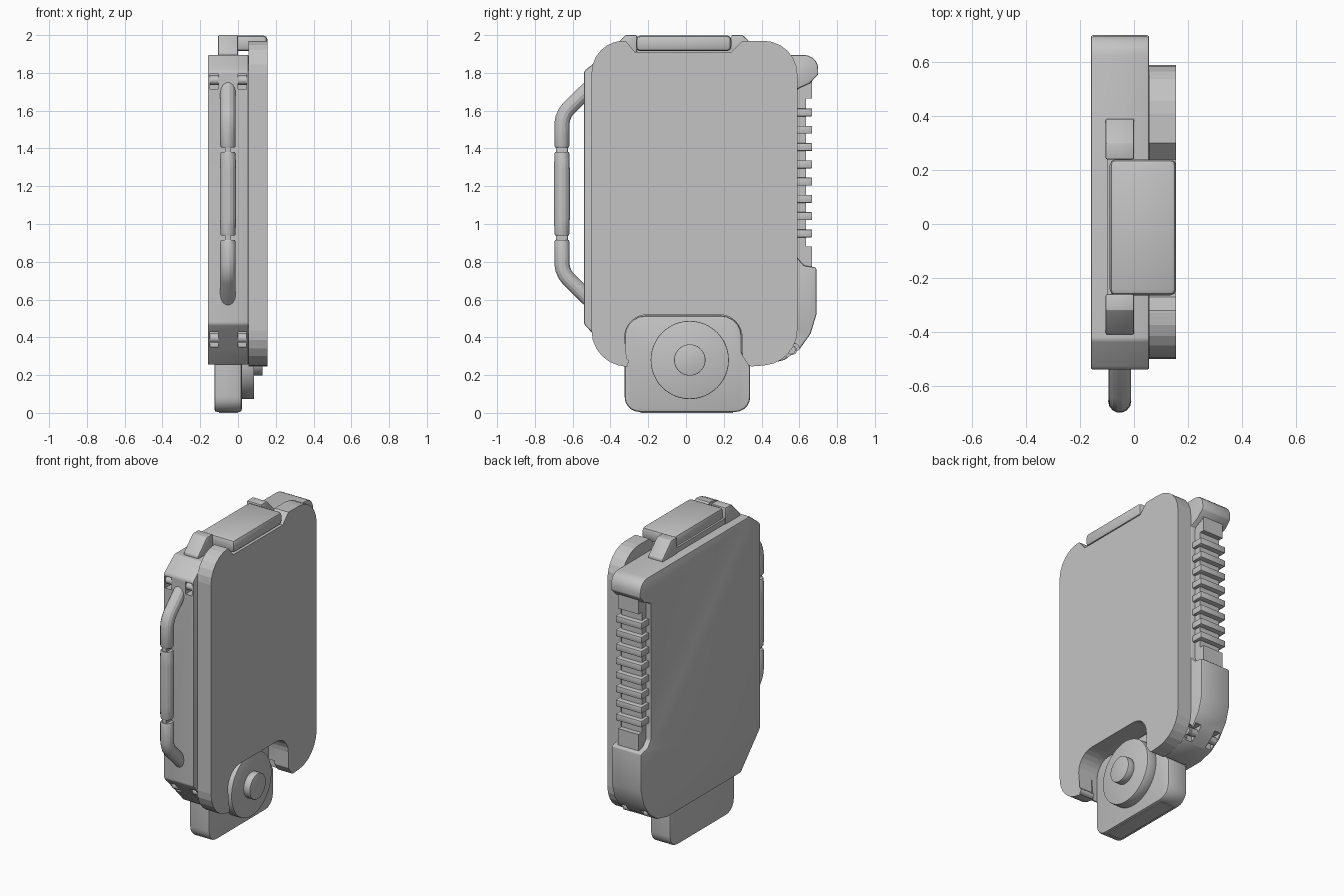
import bpy, bmesh, math
from mathutils import Vector

if "Cube" in bpy.data.objects:
    bpy.data.objects.remove(bpy.data.objects["Cube"])

grey = bpy.data.materials.new("plain_grey")
grey.diffuse_color = (0.55, 0.55, 0.55, 1)
grey.use_nodes = True
grey.node_tree.nodes["Principled BSDF"].inputs["Base Color"].default_value = grey.diffuse_color


def finish(ob, bevel=0, segs=2, smooth=True):
    ob.data.materials.clear()
    ob.data.materials.append(grey)
    bpy.ops.object.select_all(action='DESELECT')
    ob.select_set(True)
    bpy.context.view_layer.objects.active = ob
    if bevel:
        m = ob.modifiers.new("bevel", 'BEVEL')
        m.width, m.segments, m.limit_method = bevel, segs, 'ANGLE'
        m.angle_limit = math.radians(40)
        bpy.ops.object.modifier_apply(modifier=m.name)
    if smooth:
        bpy.ops.object.shade_smooth_by_angle(angle=math.radians(25))
    return ob


def rounded(pts, n=5):
    """Profile of (y, z, radius) corners, rounded with n segments."""
    out = []
    for i, p in enumerate(pts):
        c = Vector(p[:2])
        r = p[2] if len(p) > 2 else 0
        if not r:
            out.append(c)
            continue
        a = (Vector(pts[i - 1][:2]) - c).normalized()
        b = (Vector(pts[(i + 1) % len(pts)][:2]) - c).normalized()
        half = a.angle(b) / 2
        d = r / math.tan(half)
        mid = c + (a + b).normalized() * r / math.sin(half)
        s, e = c + a * d - mid, c + b * d - mid
        ang = s.angle(e)
        for k in range(n + 1):
            t = k / n
            out.append(mid + (s * math.sin((1 - t) * ang) + e * math.sin(t * ang)) / math.sin(ang))
    return out


def prism(name, pts, x0, x1, bevel=0, n=5, smooth=True):
    bm = bmesh.new()
    f = bm.faces.new([bm.verts.new((x0, p[0], p[1])) for p in rounded(pts, n)])
    g = bmesh.ops.extrude_face_region(bm, geom=[f])
    bmesh.ops.translate(bm, vec=(x1 - x0, 0, 0),
                        verts=[v for v in g["geom"] if isinstance(v, bmesh.types.BMVert)])
    bmesh.ops.recalc_face_normals(bm, faces=bm.faces)
    me = bpy.data.meshes.new(name)
    bm.to_mesh(me)
    bm.free()
    ob = bpy.data.objects.new(name, me)
    bpy.context.collection.objects.link(ob)
    return finish(ob, bevel, smooth=smooth)


def block(name, x0, x1, y0, y1, z0, z1, bevel=0):
    return prism(name, [(y0, z0), (y1, z0), (y1, z1), (y0, z1)], x0, x1, bevel)


def disc(name, y, z, r, x0, x1, bevel=0, sides=40):
    pts = [(y + r * math.cos(2 * math.pi * k / sides), z + r * math.sin(2 * math.pi * k / sides))
           for k in range(sides)]
    return prism(name, pts, x0, x1, bevel)


def cut(ob, cutter):
    m = ob.modifiers.new("cut", 'BOOLEAN')
    m.operation, m.object, m.solver = 'DIFFERENCE', cutter, 'EXACT'
    bpy.ops.object.select_all(action='DESELECT')
    ob.select_set(True)
    bpy.context.view_layer.objects.active = ob
    bpy.ops.object.modifier_apply(modifier=m.name)
    bpy.data.objects.remove(cutter)


# Main case with overhanging top lip and lower back block
body = prism("case_body", [
    (-0.54, 0.47, 0.03), (-0.34, 0.255), (0.42, 0.255), (0.52, 0.28), (0.60, 0.335),
    (0.66, 0.42), (0.69, 0.52), (0.69, 0.77, 0.012), (0.625, 0.78), (0.59, 0.82),
    (0.59, 1.715), (0.655, 1.745), (0.70, 1.79, 0.02), (0.70, 1.895, 0.075),
    (-0.43, 1.895, 0.03), (-0.54, 1.81, 0.03)], -0.16, 0.056, bevel=0.008)

# Recess in the case behind the bottom tab
cut(body, prism("recess_cutter", [(-0.33, 0.1), (0.34, 0.1), (0.34, 0.3), (0.30, 0.32),
                                  (0.30, 0.52, 0.12), (-0.33, 0.52, 0.12)], -0.12, 0.2))

# Hinge notches with pins, on the front corners and the lower back corner
for y, z in ((-0.525, 1.755), (-0.455, 0.39), (0.575, 0.325)):
    for x0 in (-0.148, 0.0):
        cut(body, block("hinge_cutter", x0, x0 + 0.044, y - 0.045, y + 0.045, z - 0.04, z + 0.04))
        disc("hinge_pin", y * 0.98, z + 0.006, 0.024, x0 - 0.001, x0 + 0.045, sides=16)
cut(body, disc("pin_cutter", 0.56, 0.33, 0.042, 0.035, 0.1, sides=20))
disc("back_pin", 0.555, 0.335, 0.025, 0.02, 0.056, sides=20)
finish(body)

# Broad side plate with top and bottom notches
prism("side_plate", [
    (-0.50, 0.245, 0.19), (-0.33, 0.245), (-0.295, 0.27, 0.015), (-0.325, 0.30), (-0.325, 0.52, 0.12),
    (0.295, 0.52, 0.12), (0.30, 0.30), (0.335, 0.245, 0.03), (0.59, 0.265, 0.19),
    (0.59, 1.97, 0.18), (0.30, 1.97), (0.24, 1.91), (-0.27, 1.91), (-0.32, 1.97),
    (-0.50, 1.97, 0.17)], 0.055, 0.155, n=6, smooth=False)

# Top latch bar and its two end clips
prism("latch_bar", [(-0.265, 1.915), (0.24, 1.915), (0.24, 1.998), (-0.265, 1.998)],
      -0.09, 0.156, bevel=0.022)
for s in (-1, 1):
    c = -0.01
    prism("latch_clip", [(c + s * 0.25, 1.88), (c + s * 0.40, 1.88), (c + s * 0.40, 1.91),
                         (c + s * 0.31, 2.0), (c + s * 0.25, 2.0)], -0.105, 0.0, bevel=0.006)
block("latch_base", -0.10, -0.005, -0.27, 0.25, 1.885, 1.93)

# Bottom tab with round dial
prism("bottom_tab", [(-0.325, 0.005, 0.08), (0.34, 0.005, 0.08), (0.34, 0.245), (0.295, 0.32),
                     (0.295, 0.515, 0.11), (-0.325, 0.515, 0.11)], -0.124, 0.02, bevel=0.012)
block("tab_foot", -0.10, 0.0, -0.24, 0.25, 0.0, 0.02)
disc("dial", 0.02, 0.28, 0.207, 0.015, 0.085, bevel=0.005, sides=48)
disc("dial_knob", 0.02, 0.28, 0.083, 0.08, 0.13, bevel=0.004)

# Ribbed grip on the back
block("grip_core", -0.125, 0.022, 0.57, 0.635, 0.79, 1.74)
block("grip_top", -0.125, 0.022, 0.57, 0.668, 1.665, 1.77)
block("grip_bottom", -0.125, 0.022, 0.57, 0.668, 0.77, 0.88)
for k in range(8):
    z = 0.95 + k * 0.0915
    block("grip_rib", -0.145, 0.042, 0.57, 0.668, z - 0.021, z + 0.021, 0.005)

# Front carry handle: two bent arms, a thicker middle grip and flat joints
HX, HY, HZ = -0.053, -0.657, 1.16


def tube(name, pts, depth):
    cu = bpy.data.curves.new(name, 'CURVE')
    cu.dimensions, cu.bevel_depth, cu.bevel_resolution, cu.use_fill_caps = '3D', depth, 5, True
    sp = cu.splines.new('POLY')
    sp.points.add(len(pts) - 1)
    for q, p in zip(sp.points, pts):
        q.co = (HX, p[0], p[1], 1)
        q.radius = p[2] if len(p) > 2 else 1
    ob = bpy.data.objects.new(name, cu)
    bpy.context.collection.objects.link(ob)
    bpy.ops.object.select_all(action='DESELECT')
    ob.select_set(True)
    bpy.context.view_layer.objects.active = ob
    bpy.ops.object.convert(target='MESH')
    return finish(bpy.context.view_layer.objects.active)


for s in (-1, 1):
    path = [(HY, 0.245, 0.9), (HY, 0.255), (HY, 0.37), (HY + 0.005, 0.40), (HY + 0.018, 0.43),
            (HY + 0.036, 0.453), (-0.50, 0.572)]
    tube("handle_arm", [(p[0], HZ + s * p[1]) + tuple(p[2:]) for p in path], 0.041)
    z = sorted((HZ + s * 0.15, HZ + s * 0.29))
    block("handle_joint", HX - 0.016, HX + 0.016, HY - 0.032, HY + 0.032, z[0], z[1], 0.004)
tube("handle_grip", [(HY, HZ - 0.222, 0.86), (HY, HZ - 0.212, 0.93), (HY, HZ - 0.13, 1.0),
                     (HY, HZ + 0.13, 1.0), (HY, HZ + 0.212, 0.93), (HY, HZ + 0.222, 0.86)], 0.043)
